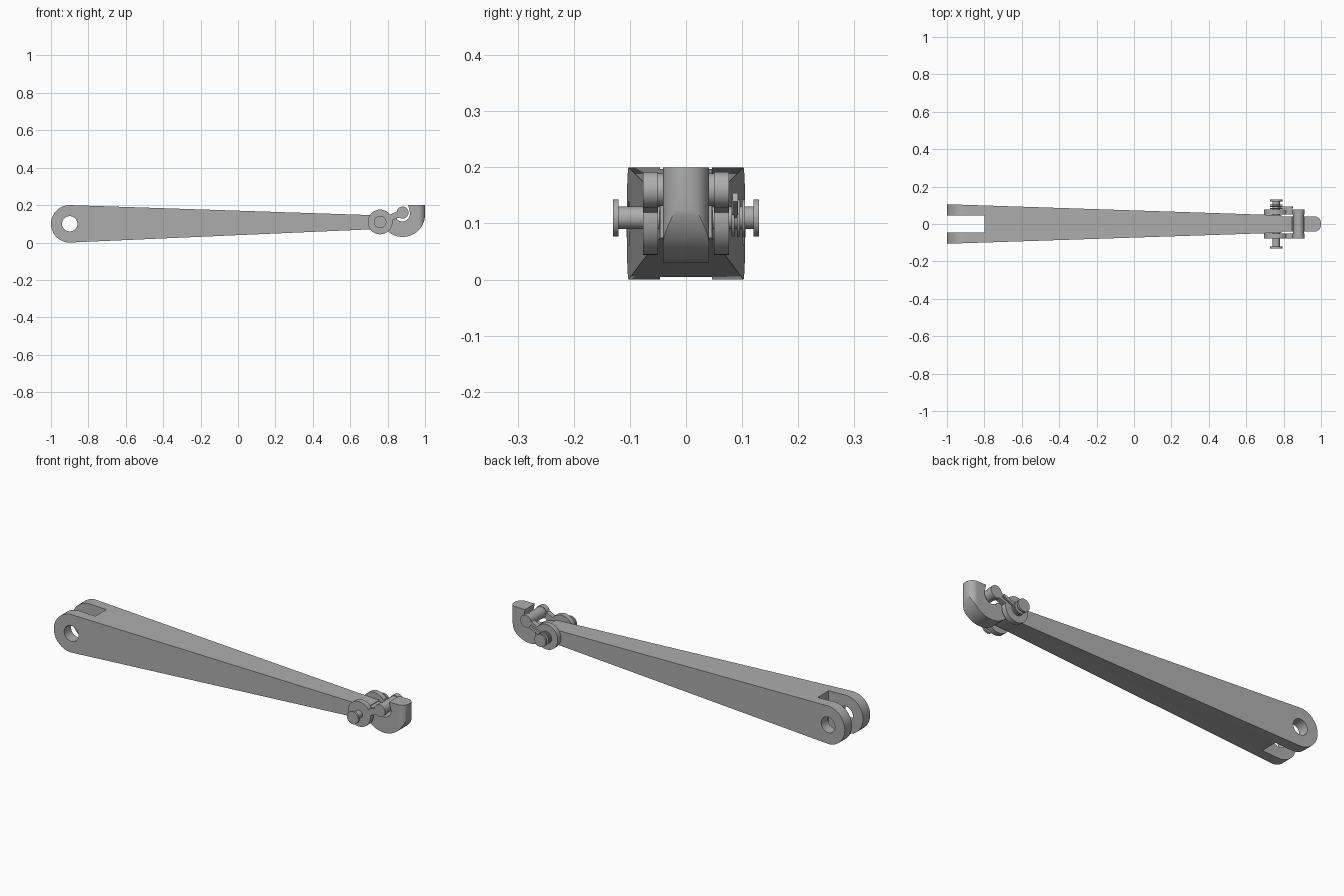
import bpy, bmesh
from math import sin, cos, radians, atan2, degrees, hypot
from mathutils import Vector

cube = bpy.data.objects.get("Cube")
if cube:
    bpy.data.objects.remove(cube)

steel = bpy.data.materials.new("grey steel")
steel.use_nodes = True
GREY = (0.42, 0.42, 0.42, 1)
steel.diffuse_color = GREY
steel.node_tree.nodes["Principled BSDF"].inputs["Base Color"].default_value = GREY

PIVOT = (0.76, 0.11)      # hinge centre in x, z
BAR = (0.88, 0.16)        # latch bar centre in x, z
parts = []


def arc(centre, r, start, end, n=32):
    angles = [radians(start + (end - start) * i / n) for i in range(n + 1)]
    return [(centre[0] + r * cos(a), centre[1] + r * sin(a)) for a in angles]


def prism(name, outline, low, high, axis="Y"):
    """Extrude an outline: in x,z along Y, or in x,y along Z."""
    place = (lambda u, v: (u, low, v)) if axis == "Y" else (lambda u, v: (u, v, low))
    bm = bmesh.new()
    face = bm.faces.new([bm.verts.new(place(u, v)) for u, v in outline])
    moved = bmesh.ops.extrude_face_region(bm, geom=[face])["geom"]
    step = (0, high - low, 0) if axis == "Y" else (0, 0, high - low)
    bmesh.ops.translate(bm, vec=Vector(step),
                        verts=[g for g in moved if isinstance(g, bmesh.types.BMVert)])
    bmesh.ops.recalc_face_normals(bm, faces=bm.faces)
    mesh = bpy.data.meshes.new(name)
    bm.to_mesh(mesh)
    bm.free()
    mesh.materials.append(steel)
    obj = bpy.data.objects.new(name, mesh)
    bpy.context.collection.objects.link(obj)
    parts.append(obj)
    return obj


def disc(name, centre, r, low, high):
    return prism(name, arc(centre, r, 0, 360, 48)[:-1], low, high)


def cut(target, tool, operation):
    mod = target.modifiers.new("cut", "BOOLEAN")
    mod.operation, mod.solver, mod.object = operation, "EXACT", tool
    bpy.context.view_layer.objects.active = target
    bpy.ops.object.modifier_apply(modifier=mod.name)
    parts.remove(tool)
    bpy.data.objects.remove(tool)


# Tapered arm with a forked, drilled end
arm = prism("arm", arc((-0.9, 0.1), 0.1, 90, 270) + [(0.79, 0.074), (0.79, 0.144)], -0.2, 0.2)
cut(arm, prism("taper", [(-1.1, -0.109), (0.9, -0.043), (0.9, 0.043), (-1.1, 0.109)],
               -0.1, 0.3, "Z"), "INTERSECT")
cut(arm, prism("slot", [(-1.1, -0.046), (-0.8, -0.046), (-0.8, 0.046), (-1.1, 0.046)],
               -0.1, 0.3, "Z"), "DIFFERENCE")
cut(arm, disc("bore", (-0.9, 0.1), 0.041, -0.2, 0.2), "DIFFERENCE")

# Upturned hook with a rounded nose
hook_outline = ([(0.91, 0.2), (1.0, 0.2)] + arc((0.88, 0.15), 0.12, 0, -138)
                + [(0.74, 0.078), (0.74, 0.142), (0.8, 0.14)]
                + arc((0.878, 0.155), 0.042, 215, 375))
hook = prism("hook", hook_outline, -0.1, 0.1)
nose = ([(0.7, -0.041)] + arc((0.963, -0.004), 0.037, -90, 0, 16)
        + arc((0.963, 0.004), 0.037, 0, 90, 16) + [(0.7, 0.041)])
cut(hook, prism("nose", nose, -0.1, 0.3, "Z"), "INTERSECT")

# Latch links on both sides, joined by a cross bar
tilt = degrees(atan2(BAR[1] - PIVOT[1], BAR[0] - PIVOT[0]))
link = (arc(PIVOT, 0.066, tilt + 14, tilt + 346, 48)
        + arc(BAR, 0.032, tilt - 148, tilt + 148))
for side, sign in (("left", 1), ("right", -1)):
    prism(side + "_link", link, *sorted((sign * 0.05, sign * 0.077)))
    disc(side + "_pin_head", PIVOT, 0.033, *sorted((sign * 0.12, sign * 0.13)))
disc("latch_bar", BAR, 0.029, -0.07, 0.07)

# Hinge pin with its retaining washers and clip
disc("hinge_pin", PIVOT, 0.02, -0.125, 0.125)
for y in (0.081, 0.091, 0.1):
    disc("washer", PIVOT, 0.033, y, y + 0.005)
along = Vector((BAR[0] - PIVOT[0], BAR[1] - PIVOT[1])).normalized()
across = Vector((-along.y, along.x)) * 0.008
root = Vector(PIVOT)
tip = root + along * 0.095
prism("clip", [tuple(p) for p in (root - across, tip - across, tip + across, root + across)],
      0.083, 0.093)

# Smooth the curves, keep the edges crisp
bpy.ops.object.select_all(action="DESELECT")
for obj in parts:
    obj.select_set(True)
bpy.context.view_layer.objects.active = arm
bpy.ops.object.shade_smooth_by_angle(angle=radians(30))
